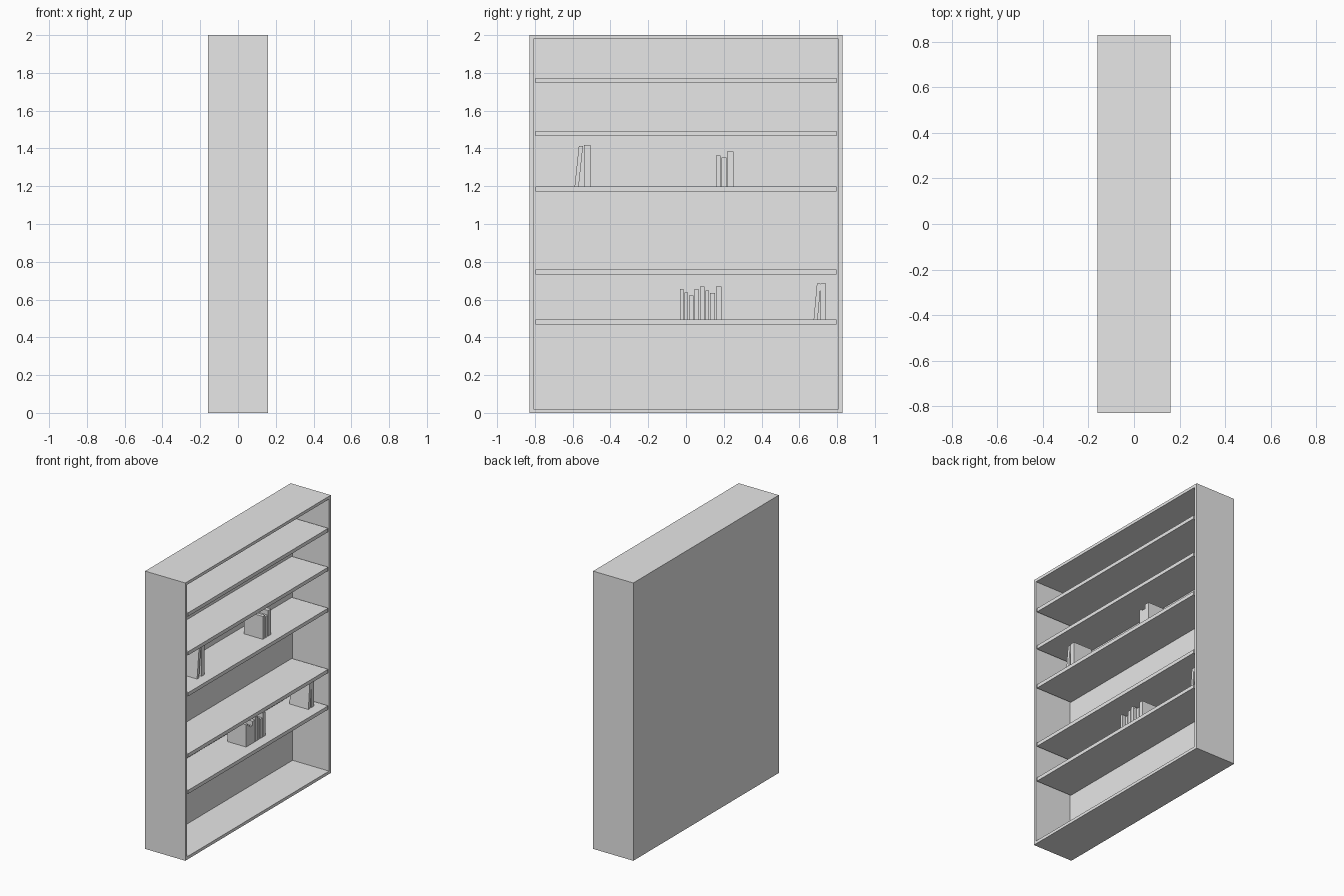
import bpy
import bmesh
from mathutils import Matrix, Vector

cube = bpy.data.objects.get("Cube")
if cube:
    bpy.data.objects.remove(cube, do_unlink=True)

# One plain grey for everything
grey = bpy.data.materials.new("light_grey")
grey.use_nodes = True
colour = (0.8, 0.8, 0.8, 1)
grey.diffuse_color = colour
grey.node_tree.nodes["Principled BSDF"].inputs["Base Color"].default_value = colour

DEPTH, WIDTH, HEIGHT, BOARD = 0.32, 1.656, 2.0, 0.03
INNER_WIDTH = WIDTH - 2 * BOARD


def finish(name, bm):
    mesh = bpy.data.meshes.new(name)
    bm.to_mesh(mesh)
    bm.free()
    mesh.materials.append(grey)
    obj = bpy.data.objects.new(name, mesh)
    bpy.context.collection.objects.link(obj)
    return obj


def box_mesh(low, high):
    low, high = Vector(low), Vector(high)
    bm = bmesh.new()
    matrix = Matrix.Translation((low + high) / 2) @ Matrix.Diagonal((*(high - low), 1))
    bmesh.ops.create_cube(bm, size=1, matrix=matrix)
    return bm


# Carcass: a block hollowed out from its open face
bm = box_mesh((-DEPTH / 2, -WIDTH / 2, 0), (DEPTH / 2, WIDTH / 2, HEIGHT))
bm.normal_update()
opening = max(bm.faces, key=lambda f: f.normal.x)
bmesh.ops.inset_region(bm, faces=[opening], thickness=BOARD)
hole = bmesh.ops.extrude_face_region(bm, geom=[opening])["geom"]
bmesh.ops.delete(bm, geom=[opening], context="FACES_ONLY")
inner = [v for v in hole if isinstance(v, bmesh.types.BMVert)]
bmesh.ops.translate(bm, verts=inner, vec=(BOARD - DEPTH, 0, 0))
bmesh.ops.recalc_face_normals(bm, faces=bm.faces)
finish("carcass", bm)

# Shelves, given by the height of their top face
LOWER_BOOKS, UPPER_BOOKS = 0.495, 1.198
for i, top in enumerate((LOWER_BOOKS, 0.758, UPPER_BOOKS, 1.493, 1.773)):
    half = INNER_WIDTH / 2
    finish(f"shelf_{i + 1}", box_mesh((BOARD - DEPTH / 2, -half, top - 0.026),
                                      (DEPTH / 2, half, top)))


# Books: near edge, thickness, height and lean
def add_books(group, shelf, books):
    for i, (y, thick, height, lean) in enumerate(books):
        bm = box_mesh((-0.063, 0, 0), (0.087, thick, height))
        book = finish(f"{group}_book_{i + 1}", bm)
        book.location = (0, y, shelf)
        book.rotation_euler.x = -lean


add_books("upper_end", UPPER_BOOKS, [(-0.59, 0.022, 0.217, 0.105),
                                     (-0.54, 0.034, 0.219, 0)])
add_books("upper_middle", UPPER_BOOKS, [(0.158, 0.025, 0.165, 0),
                                        (0.187, 0.027, 0.153, 0),
                                        (0.218, 0.033, 0.185, 0)])
add_books("lower_end", LOWER_BOOKS, [(0.676, 0.021, 0.191, 0.09),
                                     (0.712, 0.03, 0.191, 0)])

edge = -0.032
row = []
for thick, height in ((0.02, 0.16), (0.019, 0.143), (0.024, 0.127), (0.027, 0.157),
                      (0.024, 0.173), (0.021, 0.152), (0.027, 0.139), (0.03, 0.173)):
    row.append((edge, thick, height, 0))
    edge += thick + 0.004
add_books("lower_row", LOWER_BOOKS, row)
